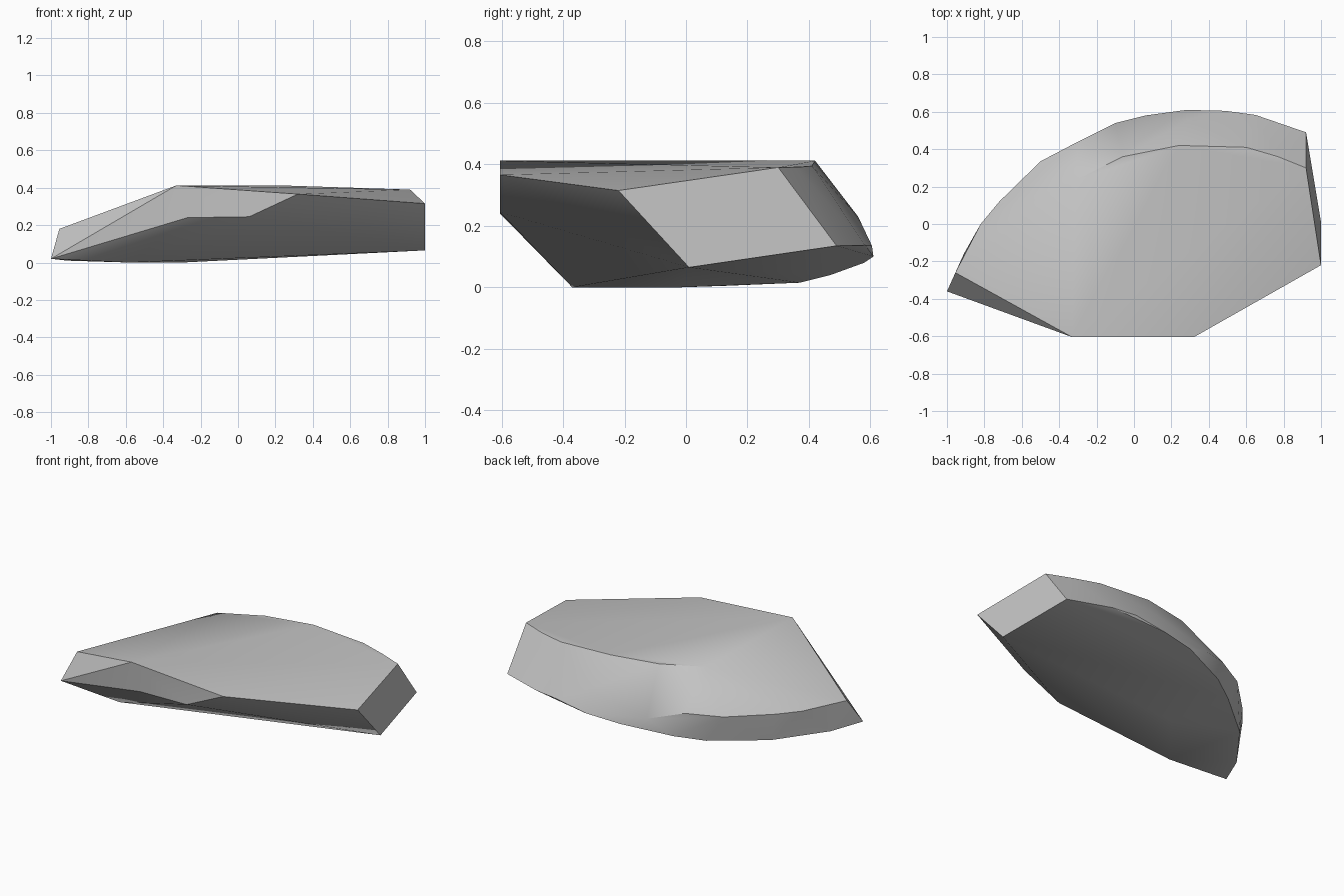
import bpy
import bmesh
import math
from mathutils import Vector

# Remove the default cube only
default_cube = bpy.data.objects.get("Cube")
if default_cube:
    bpy.data.objects.remove(default_cube, do_unlink=True)


def make_material(name, colour):
    """Flat matte material shown alike in viewport and render."""
    material = bpy.data.materials.new(name)
    material.use_nodes = True
    material.diffuse_color = colour
    shader = next(n for n in material.node_tree.nodes if n.type == "BSDF_PRINCIPLED")
    shader.inputs["Base Color"].default_value = colour
    shader.inputs["Roughness"].default_value = 1.0
    return material


def hull_object(name, corner_groups, material):
    """Wrap groups of corner points in a clean faceted convex shell."""
    bm = bmesh.new()
    for group in corner_groups:
        for corner in group:
            bm.verts.new(Vector(corner))
    result = bmesh.ops.convex_hull(bm, input=list(bm.verts))
    unused = {item for item in result["geom_interior"] + result["geom_unused"]
              if isinstance(item, bmesh.types.BMVert)}
    bmesh.ops.delete(bm, geom=list(unused), context="VERTS")
    # Merge nearly coplanar triangles into broad facets
    bmesh.ops.dissolve_limit(bm, angle_limit=math.radians(1.5),
                             verts=list(bm.verts), edges=list(bm.edges))
    bmesh.ops.recalc_face_normals(bm, faces=list(bm.faces))
    mesh = bpy.data.meshes.new(name)
    bm.to_mesh(mesh)
    bm.free()
    mesh.materials.append(material)
    shell = bpy.data.objects.new(name, mesh)
    bpy.context.collection.objects.link(shell)
    return shell


# Broken end: a slanted four-sided cut
broken_end = [(1, -.22, .315), (.92, .3, .39), (.92, .49, .135), (1, .01, .065)]

# Front cut: an upright facet
front_cut = [(-.33, -.605, .412), (.32, -.605, .366), (.06, -.605, .245), (-.27, -.605, .24)]

# Thin pointed end
pointed_end = [(-1, -.36, .02), (-.955, -.26, .18)]

# Curved rim of the upper face
upper_rim = [(.77, .36, .39), (.6, .41, .395), (.24, .42, .412),
             (-.06, .36, .412), (-.31, .235, .412)]

# Widest ridge along the curved back
back_ridge = [(-.82, 0, .175), (-.72, .12, .175), (-.5, .335, .18),
              (-.3, .44, .19), (-.1, .54, .14), (.3, .56, .23)]

# Lower rim, sweeping down toward the pointed end
lower_rim = [(.65, .583, .137), (.49, .605, .135), (.28, .61, .1), (.06, .58, .08),
             (-.24, .47, .04), (-.4, .37, .015), (-.69, .13, .005), (-.91, -.16, .01)]

# Resting points on the underside
underside = [(-.58, -.37, 0), (-.3, -.02, 0)]

stone = make_material("stone grey", (.55, .55, .55, 1))
shard = hull_object("rock_shard", [broken_end, front_cut, pointed_end, upper_rim,
                                   back_ridge, lower_rim, underside], stone)

# Soft curved back, crisp cut edges
bpy.ops.object.select_all(action="DESELECT")
shard.select_set(True)
bpy.context.view_layer.objects.active = shard
bpy.ops.object.shade_smooth_by_angle(angle=math.radians(30))
